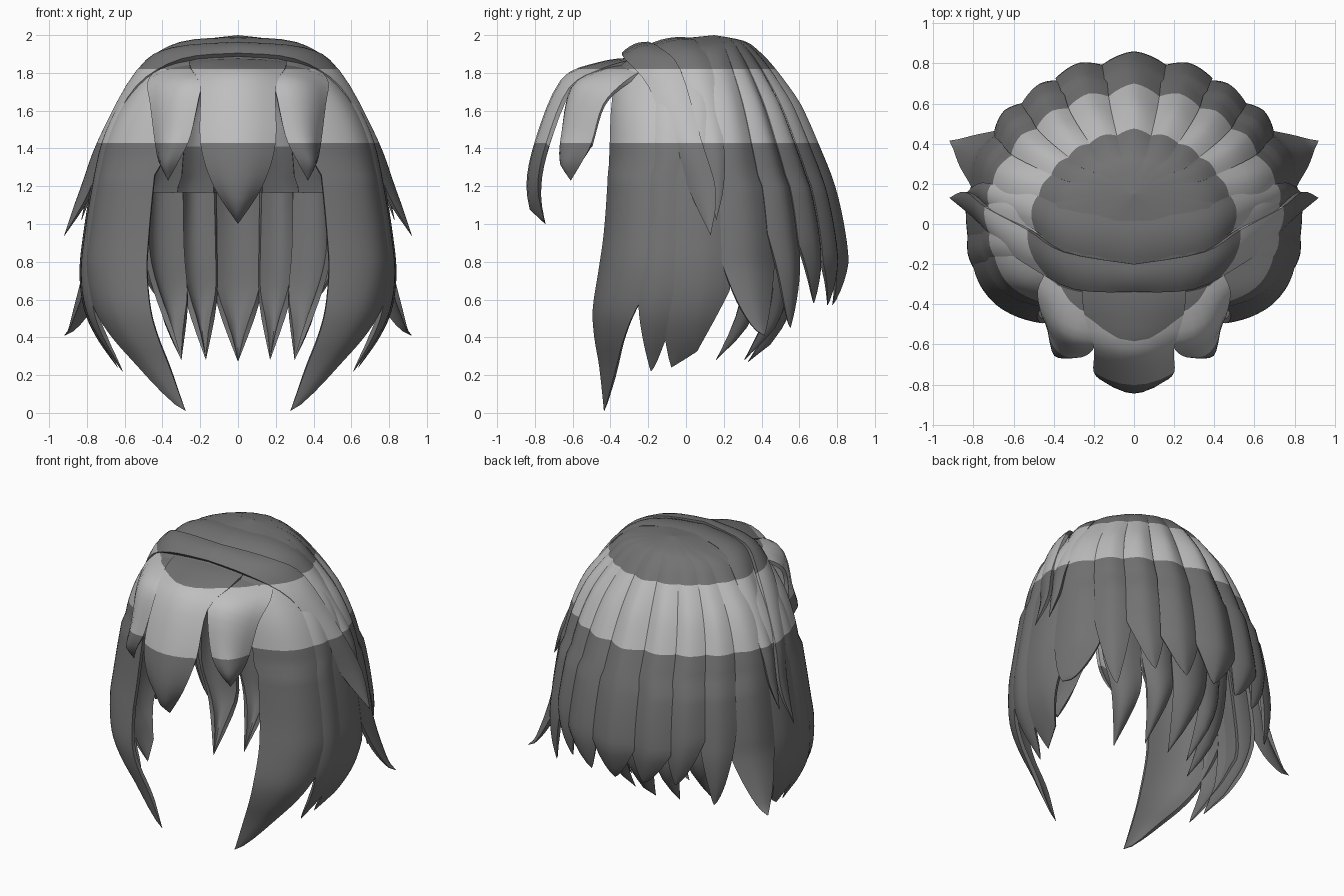
import bpy, bmesh, math
from mathutils import Vector

if "Cube" in bpy.data.objects:
    bpy.data.objects.remove(bpy.data.objects["Cube"])


def make_mat(name, v):
    m = bpy.data.materials.new(name)
    m.diffuse_color = (v, v, v, 1)
    m.use_nodes = True
    m.node_tree.nodes["Principled BSDF"].inputs["Base Color"].default_value = m.diffuse_color
    return m


DARK, LIGHT = make_mat("dark grey hair", 0.17), make_mat("light grey shine", 0.52)
BAND = (1.43, 1.82)                      # heights of the shine band
PIVOT = Vector((0, 0, 1.2))


def spline(keys, n):
    """Smooth resampling of a list of tuples."""
    out = []
    for i in range(len(keys) - 1):
        a, b, c, d = (keys[max(0, min(len(keys) - 1, i + k))] for k in (-1, 0, 1, 2))
        for s in range(n):
            t = s / n
            out.append(tuple(0.5 * (2 * q + (r - p) * t + (2 * p - 5 * q + 4 * r - w) * t * t
                                    + (3 * q - p - 3 * r + w) * t ** 3)
                             for p, q, r, w in zip(a, b, c, d)))
    return out + [tuple(keys[-1])]


# Head of hair: height, half width, back y, front y, middle y
HEAD = spline([(2.0, 0, .15, .15, .15), (1.97, .23, .30, -.10, .10), (1.92, .38, .37, -.25, .06),
               (1.82, .48, .45, -.39, .05), (1.63, .62, .56, -.43, .05), (1.43, .71, .65, -.44, .05),
               (1.2, .76, .74, -.45, .05), (.95, .80, .795, -.47, .05), (.75, .82, .81, -.50, .05),
               (.55, .80, .77, -.53, .05), (.4, .74, .70, -.52, .05), (.24, .64, .58, -.49, .05),
               (0, .50, .45, -.46, .05)], 4)


def head(deg, z, push=0):
    """Point on the head surface at an azimuth (front is -90, back is 90)."""
    z = max(0.0, min(2.0, z))
    i = next((k for k in range(len(HEAD) - 1) if HEAD[k + 1][0] <= z), len(HEAD) - 2)
    a, b = HEAD[i], HEAD[i + 1]
    t = (a[0] - z) / max(1e-6, a[0] - b[0])
    rx, yb, yf, cy = (p + (q - p) * t for p, q in zip(a[1:], b[1:]))
    c, s = math.cos(math.radians(deg)), math.sin(math.radians(deg))
    e = (1.1 if z > 1.2 else 1.04) if s >= 0 else (0.72 if z > 1.3 else 0.64)
    x = math.copysign(abs(c) ** e, c) * rx
    y = cy + ((yb - cy) * s ** e if s >= 0 else (yf - cy) * abs(s) ** e)
    return Vector((x + c * push, y + s * push, z))


def build(name, rows, mirror, thick):
    """Turn rows of points into a thick, two-tone lock that thins towards its tip."""
    bm = bmesh.new()
    grid = [[bm.verts.new(p) for p in r] for r in rows]
    for r, q in zip(grid, grid[1:]):
        for j in range(len(r) - 1):
            bm.faces.new((r[j], r[j + 1], q[j + 1], q[j]))
    bmesh.ops.remove_doubles(bm, verts=bm.verts[:], dist=0.0005)
    for z in BAND:
        bmesh.ops.bisect_plane(bm, geom=bm.verts[:] + bm.edges[:] + bm.faces[:],
                               plane_co=(0, 0, z), plane_no=(0, 0, 1))
    bm.normal_update()
    if sum(f.normal.dot(f.calc_center_median() - PIVOT) * f.calc_area() for f in bm.faces) < 0:
        bmesh.ops.reverse_faces(bm, faces=bm.faces[:])
    for f in bm.faces:
        f.material_index = int(BAND[0] < f.calc_center_median().z < BAND[1])
    me = bpy.data.meshes.new(name)
    bm.to_mesh(me)
    bm.free()
    me.materials.append(DARK)
    me.materials.append(LIGHT)
    ob = bpy.data.objects.new(name, me)
    bpy.context.collection.objects.link(ob)
    low = min(v.co.z for v in me.vertices)
    vg = ob.vertex_groups.new(name="taper")
    for v in me.vertices:
        vg.add([v.index], min(1, 0.1 + (v.co.z - low) / 0.2), 'REPLACE')
    sol = ob.modifiers.new("thickness", 'SOLIDIFY')
    sol.thickness, sol.offset, sol.vertex_group = thick, -1, "taper"
    if mirror:
        mir = ob.modifiers.new("mirror", 'MIRROR')
        mir.use_mirror_merge = False
    bpy.ops.object.select_all(action='DESELECT')
    ob.select_set(True)
    bpy.context.view_layer.objects.active = ob
    bpy.ops.object.convert(target='MESH')
    bpy.ops.object.shade_smooth_by_angle(angle=math.radians(40))


def lock(name, a0, a1, hem, tip, tip_a, ridge=0.03, flick=0, tilt=0, top=2.0, mirror=True, cols=8):
    """Lock lying on the head from the crown, narrowing from hem to a pointed tip."""
    zs = sorted({round(h[0], 4) for h in HEAD if tip < h[0] <= top} | {top, tip, *BAND}, reverse=True)
    rows = []
    for z in [z for z in zs if tip <= z <= top]:
        f = min(1, (z - tip) / (hem - tip)) ** 0.7
        fade = min(1, (2 - z) / 0.35)
        row = []
        for j in range(cols + 1):
            u = 2 * j / cols - 1
            ang = tip_a + (a0 + (a1 - a0) * j / cols - tip_a) * f
            row.append(head(ang, z, fade * f * (ridge * (1 - abs(u) ** 1.5) + tilt * u)
                            + flick * (1 - f) ** 1.3))
        rows.append(row)
    build(name, rows, mirror, 0.025)


def strip(name, left, right, bulge, mirror=True, n=4, cols=6, root=1, thick=0.025):
    """Lock spanned between two edge paths, bulging away from the head."""
    rows = []
    for i, (a, b) in enumerate(zip(spline(left, n), spline(right, n))):
        a, b = Vector(a), Vector(b)
        out = ((a + b) / 2 - PIVOT).normalized()
        k = bulge * min(1, (b - a).length / 0.12) * min(1, root + i / (2 * n))
        rows.append([a.lerp(b, j / cols) + out * k * (1 - (2 * j / cols - 1) ** 2)
                     for j in range(cols + 1)])
    build(name, rows, mirror, thick)


# Back and side locks radiating from the crown
lock("back_centre_lock", 78, 102, .80, .57, 90, ridge=.05, mirror=False)
lock("back_lock_1", 61, 80, .80, .57, 75, ridge=.04, tilt=-.015)
lock("back_lock_2", 46, 64, .90, .58, 60, ridge=.04, tilt=-.015)
lock("back_lock_3", 31, 49, .95, .45, 43, ridge=.04, tilt=-.015, flick=.07)
lock("back_lock_4", 11, 35, .80, .41, 24, ridge=.035, flick=.265, tilt=-.01)
lock("side_lock_rear", -10, 15, .65, .24, -6, ridge=.02)
lock("side_lock_middle", -22, 0, .65, .22, -16, ridge=.02)
lock("side_lock_front", -64, -9, .80, .01, -67, ridge=.022, cols=14)

# Cap over the forehead
lock("forehead_cap", -150, -30, 1.75, 1.74, -90, ridge=0, top=2.0, mirror=False, cols=16)

# Bands sweeping across the top of the head down to side tips
strip("front_band",
      [(0, -.34, 1.905), (.30, -.325, 1.875), (.54, -.20, 1.73), (.69, -.09, 1.45), (.79, .02, 1.17), (.92, .13, .94)],
      [(0, -.20, 1.965), (.35, -.14, 1.935), (.53, -.03, 1.82), (.735, .08, 1.45), (.84, .16, 1.17), (.92, .13, .94)],
      .018)
strip("rear_band",
      [(0, -.21, 1.945), (.33, -.15, 1.92), (.51, -.02, 1.80), (.71, .07, 1.43), (.78, .12, 1.2), (.83, .16, 1.02)],
      [(0, .03, 1.985), (.29, .06, 1.96), (.48, .14, 1.82), (.71, .20, 1.43), (.78, .20, 1.2), (.83, .16, 1.02)],
      .02)

# Fringe
edge = [(.26, -.29, 1.87), (.25, -.44, 1.825), (.20, -.62, 1.72), (.20, -.74, 1.43), (.13, -.785, 1.2), (0, -.745, 1.0)]
strip("centre_fringe", [(-x, y, z) for x, y, z in edge], edge, .06, mirror=False, root=0.15)
strip("side_fringe",
      [(.06, -.30, 1.87), (.15, -.46, 1.815), (.195, -.61, 1.72), (.25, -.66, 1.47), (.31, -.66, 1.34), (.37, -.61, 1.23)],
      [(.43, -.22, 1.82), (.48, -.33, 1.75), (.465, -.44, 1.63), (.44, -.50, 1.43), (.42, -.55, 1.33), (.37, -.61, 1.23)],
      .06, root=0.1)


# Inner layer of hanging locks under the back: centre x, y, half width, tip x, tip y, tip height
def inner(name, x, y, w, tx, ty, tz, mirror=True):
    dy = 1.6 * w * x

    def side(s):
        return [(x + s * w, y - s * dy, 1.17), (x + s * w * 1.05, y - s * dy, .85),
                ((x + tx) / 2 + s * w * .8, (y + ty) / 2 + .08 - s * dy * .7, .58), (tx, ty, tz)]
    strip(name, side(-1), side(1), .06, mirror, cols=6, thick=.03)


inner("inner_centre_lock", 0, .54, .14, 0, .33, .27, mirror=False)
inner("inner_lock_1", .215, .48, .10, .17, .31, .28)
inner("inner_lock_2", .39, .34, .10, .30, .16, .28)
